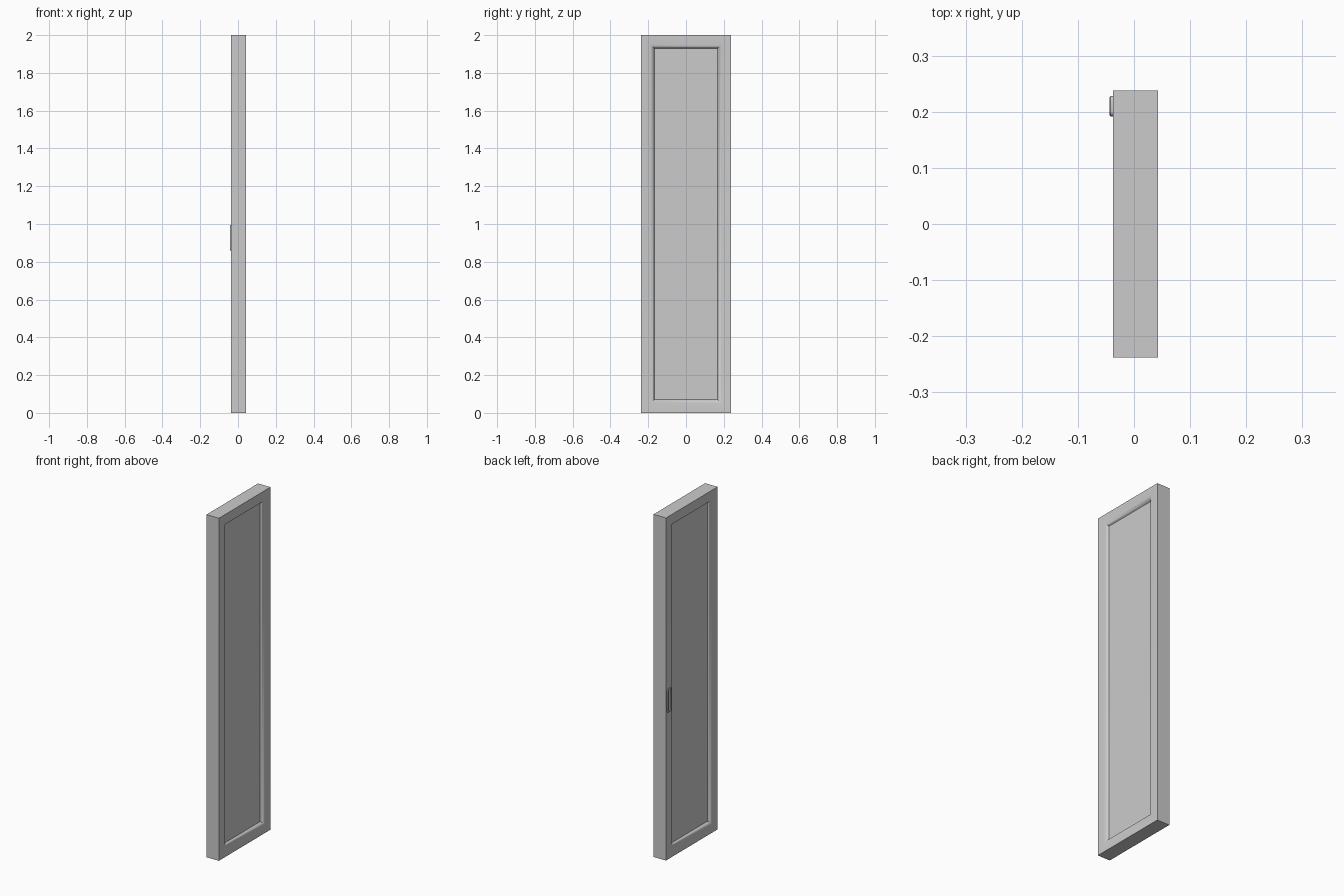
import bpy, bmesh, math

if "Cube" in bpy.data.objects:
    bpy.data.objects.remove(bpy.data.objects["Cube"])

CX = 0.003            # middle of the door thickness
HY, H, HT = 0.238, 2.0, 0.04


def finish(name, bm, angle=35):
    bmesh.ops.recalc_face_normals(bm, faces=bm.faces)
    me = bpy.data.meshes.new(name)
    bm.to_mesh(me)
    bm.free()
    ob = bpy.data.objects.new(name, me)
    bpy.context.collection.objects.link(ob)
    bpy.ops.object.select_all(action='DESELECT')
    ob.select_set(True)
    bpy.context.view_layer.objects.active = ob
    bpy.ops.object.shade_smooth_by_angle(angle=math.radians(angle))
    return ob


def bridge(bm, a, b):
    n = len(a)
    for i in range(n):
        bm.faces.new((a[i], a[(i + 1) % n], b[(i + 1) % n], b[i]))


# door frame: moulded profile (inset, depth below face) swept round the rectangle
profile = [(0.07, 0.017), (0.066, 0.012), (0.061, 0.004), (0.052, 0.0), (0.0, 0.0)]
steps = [(i, HT - d) for i, d in profile]
steps += [(i, -x) for i, x in reversed(steps)]
bm = bmesh.new()
rings = []
for i, x in steps:
    y = HY - i
    rings.append([bm.verts.new((CX + x, *p)) for p in
                  ((-y, i), (y, i), (y, H - i), (-y, H - i))])
for a, b in zip(rings, rings[1:]):
    bridge(bm, a, b)
# recessed panel closes both openings
bm.faces.new(rings[0])
bm.faces.new(rings[-1])
finish("door_leaf", bm)


# flush pull: rounded plate with a shallow finger recess
def rounded(bm, x, hy, hz, r, cy=0.21, cz=0.927, seg=5):
    vs = []
    for k, (sy, sz) in enumerate(((1, 1), (-1, 1), (-1, -1), (1, -1))):
        for s in range(seg + 1):
            t = math.pi / 2 * (k + s / seg)
            vs.append(bm.verts.new((x, cy + sy * (hy - r) + r * math.cos(t),
                                    cz + sz * (hz - r) + r * math.sin(t))))
    return vs


bm = bmesh.new()
loops = [rounded(bm, *p) for p in (
    (-0.036, 0.018, 0.068, 0.009), (-0.042, 0.018, 0.068, 0.009),
    (-0.0435, 0.0165, 0.0665, 0.008), (-0.0435, 0.011, 0.061, 0.005),
    (-0.039, 0.010, 0.060, 0.004))]
for a, b in zip(loops, loops[1:]):
    bridge(bm, a, b)
bm.faces.new(loops[0])
bm.faces.new(loops[-1])
finish("flush_pull_handle", bm)
